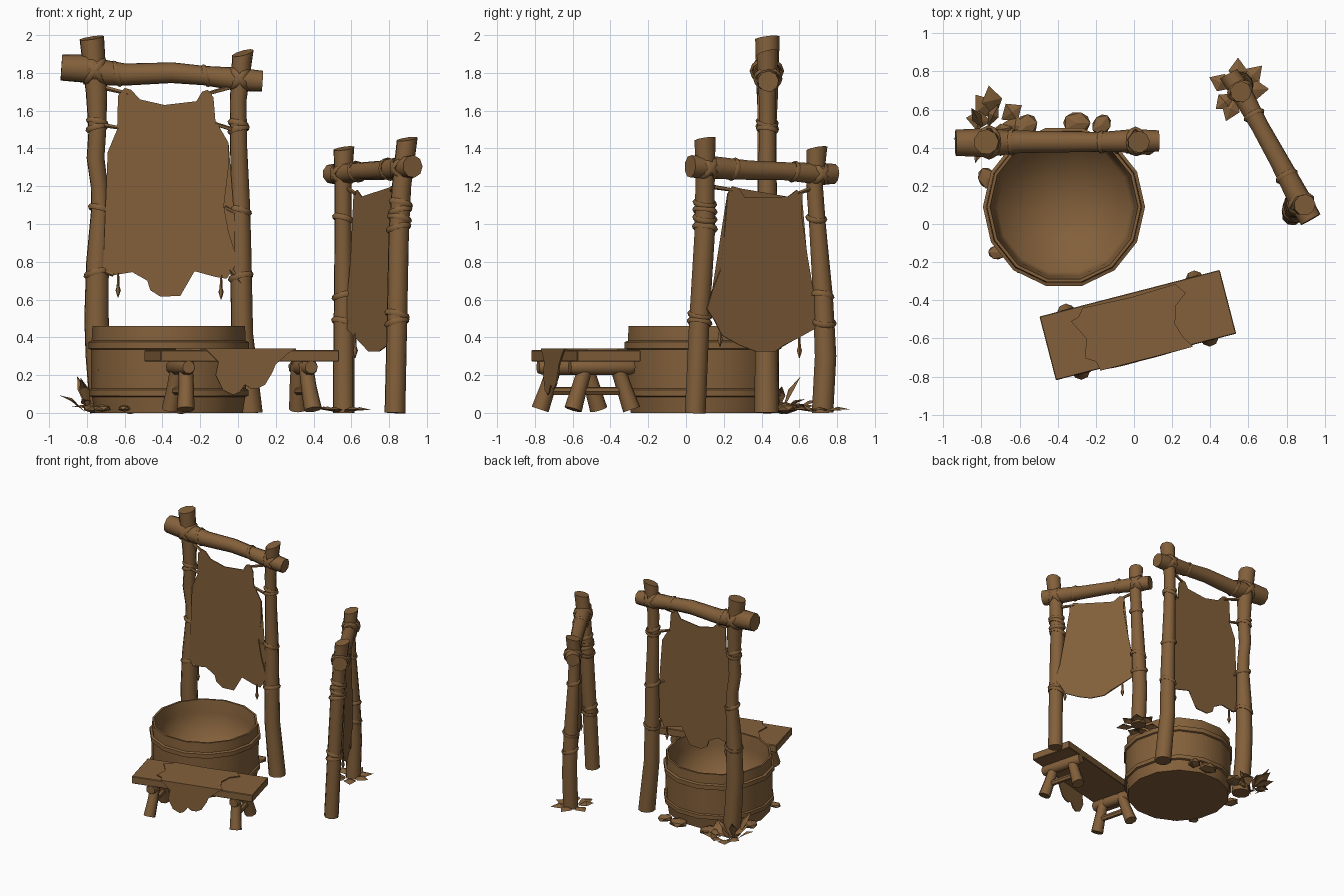
import bpy, bmesh, math, random
from mathutils import Vector, Matrix

if "Cube" in bpy.data.objects:
    bpy.data.objects.remove(bpy.data.objects["Cube"])

random.seed(4)
brown = bpy.data.materials.new("brown_wood_and_hide")
brown.diffuse_color = (0.228, 0.117, 0.043, 1)
brown.use_nodes = True
brown.node_tree.nodes["Principled BSDF"].inputs["Base Color"].default_value = brown.diffuse_color


def finish(name, bm, angle=40):
    """Turn a bmesh into a named, shaded object."""
    bmesh.ops.recalc_face_normals(bm, faces=bm.faces)
    me = bpy.data.meshes.new(name)
    bm.to_mesh(me)
    bm.free()
    me.materials.append(brown)
    ob = bpy.data.objects.new(name, me)
    bpy.context.collection.objects.link(ob)
    bpy.ops.object.select_all(action='DESELECT')
    ob.select_set(True)
    bpy.context.view_layer.objects.active = ob
    bpy.ops.object.shade_smooth_by_angle(angle=math.radians(angle))
    return ob


def limb(name, pts, sides=9, tilt=0.0):
    """Tapered log along (x, y, z, radius) points; tilt slants the last cap."""
    bm = bmesh.new()
    ps = [Vector(p[:3]) for p in pts]
    axis = (ps[-1] - ps[0]).normalized()
    a = axis.orthogonal().normalized()
    b = axis.cross(a)
    rings = []
    for i, p in enumerate(ps):
        ring = []
        for k in range(sides):
            t = 2 * math.pi * k / sides
            slant = axis * (tilt * math.cos(t)) if i == len(ps) - 1 else Vector()
            ring.append(bm.verts.new(p + pts[i][3] * (a * math.cos(t) + b * math.sin(t)) + slant))
        rings.append(ring)
    for r, s in zip(rings, rings[1:]):
        for k in range(sides):
            bm.faces.new((r[k], r[(k + 1) % sides], s[(k + 1) % sides], s[k]))
    bm.faces.new(rings[0])
    bm.faces.new(rings[-1])
    return finish(name, bm, 50)


def rope(name, pos, radius, axis=(0, 0, 1), thick=0.012):
    """Rope loop wrapped around a log."""
    bm = bmesh.new()
    rot = Vector(axis).to_track_quat('Z', 'Y').to_matrix()
    n, m = 12, 5
    grid = []
    for i in range(n):
        t = 2 * math.pi * i / n
        d = Vector((math.cos(t), math.sin(t), 0))
        grid.append([bm.verts.new(Vector(pos) + rot @ (
            d * (radius + thick * math.cos(q)) + Vector((0, 0, thick * 1.3 * math.sin(q)))))
            for q in [2 * math.pi * j / m for j in range(m)]])
    for i in range(n):
        for j in range(m):
            bm.faces.new((grid[i][j], grid[(i + 1) % n][j],
                          grid[(i + 1) % n][(j + 1) % m], grid[i][(j + 1) % m]))
    return finish(name, bm, 75)


def sheet(name, outline, place, normal, thick=0.008):
    """Flat hide cut from a 2D outline, placed in space and thickened."""
    bm = bmesh.new()
    off = Vector(normal).normalized() * thick / 2
    front = [bm.verts.new(Vector(place(u, v)) + off) for u, v in outline]
    back = [bm.verts.new(Vector(place(u, v)) - off) for u, v in outline]
    bm.faces.new(front)
    bm.faces.new(back[::-1])
    for i in range(len(front)):
        j = (i + 1) % len(front)
        bm.faces.new((front[i], back[i], back[j], front[j]))
    bmesh.ops.triangulate(bm, faces=[f for f in bm.faces if len(f.verts) > 4])
    return finish(name, bm, 30)


def leaves(name, cx, cy, count, reach, height, width, z=.005):
    """Rosette of folded pointed leaves."""
    bm = bmesh.new()
    for i in range(count):
        t = 2 * math.pi * i / count + random.uniform(-.25, .25)
        r = reach * random.uniform(.75, 1)
        h = height * random.uniform(.2, 1)
        d, s = Vector((math.cos(t), math.sin(t), 0)), Vector((-math.sin(t), math.cos(t), 0))
        c, up = Vector((cx, cy, z)), Vector((0, 0, 1))
        base, tip = bm.verts.new(c + d * .03), bm.verts.new(c + d * r + up * h)
        mid = bm.verts.new(c + d * r * .6 + up * (h * .6 + .02))
        l, q = [bm.verts.new(c + d * r * .6 + s * w + up * (h * .6 + .005)) for w in (-width, width)]
        for tri in ((base, l, mid), (base, mid, q), (l, tip, mid), (mid, tip, q)):
            bm.faces.new(tri)
    return finish(name, bm, 10)


def lathe(name, profile, angle, sides=14):
    """Revolve a (radius, z) profile about the tub's axis."""
    bm = bmesh.new()
    rings = []
    for r, z in profile:
        ts = [2 * math.pi * k / sides for k in range(sides if r else 1)]
        rings.append([bm.verts.new((-.367 + r * math.cos(t), .09 + r * math.sin(t), z)) for t in ts])
    for a, b in zip(rings, rings[1:]):
        for k in range(sides):
            j = (k + 1) % sides
            vs = [a[k % len(a)], a[j % len(a)], b[j % len(b)], b[k % len(b)]]
            bm.faces.new(list(dict.fromkeys(vs)))
    ob = finish(name, bm, angle)
    return ob


# Round tub with two hoops, hollow inside
lathe("tub_outside", [(0, 0), (.392, 0), (.406, .085), (.422, .09), (.422, .122), (.410, .128), (.412, .335),
                      (.425, .34), (.425, .375), (.408, .382), (.404, .46), (.388, .46)], 35)
inside = lathe("tub_inside", [(.388, .46), (.372, .36), (.35, .14), (0, .11)], 85)
inside.data.flip_normals()

# Tall frame
limb("tall_left_post", [(-.715, .425, 0, .07), (-.742, .425, .3, .067), (-.75, .425, .5, .066), (-.745, .43, .8, .061),
     (-.73, .435, 1.08, .049), (-.735, .435, 1.2, .046), (-.755, .43, 1.35, .048), (-.745, .43, 1.5, .048),
     (-.75, .43, 1.7, .058), (-.775, .43, 1.985, .066)], tilt=.012)
limb("tall_right_post", [(.065, .425, 0, .066), (.02, .425, .42, .06), (.015, .425, .85, .056),
     (.012, .43, 1.1, .052), (.003, .43, 1.4, .046), (0, .43, 1.65, .045), (.025, .43, 1.905, .058)], tilt=.02)
limb("tall_beam", [(-.935, .425, 1.827, .07), (-.77, .425, 1.82, .078), (-.7, .427, 1.80, .068), (-.6, .43, 1.79, .06),
     (-.35, .43, 1.80, .056), (-.18, .43, 1.785, .052), (0, .435, 1.765, .063), (.13, .435, 1.755, .056)])

# Short frame, set at an angle
limb("short_front_post", [(.83, .048, 0, .056), (.84, .068, .45, .055), (.85, .098, .95, .055),
     (.865, .1, 1.2, .052), (.895, .1, 1.45, .056)], tilt=.015)
limb("short_back_post", [(.56, .722, 0, .058), (.56, .738, .3, .058), (.56, .725, .6, .054),
     (.555, .695, 1, .045), (.555, .68, 1.2, .045), (.56, .693, 1.4, .056)], tilt=.012)
limb("short_beam", [(.925, .022, 1.305, .06), (.87, .12, 1.30, .062), (.76, .33, 1.285, .052),
     (.66, .51, 1.28, .048), (.55, .71, 1.265, .058), (.495, .785, 1.265, .054)])

# Hanging hides
big = [(-.635, 1.68), (-.60, 1.72), (-.565, 1.71), (-.52, 1.66), (-.39, 1.63), (-.22, 1.65), (-.19, 1.70),
       (-.16, 1.71), (-.13, 1.67), (-.12, 1.55), (-.05, 1.43), (-.05, 1.3), (-.08, 1.12), (-.05, .96),
       (0, .80), (-.05, .78), (-.06, .71), (-.12, .72), (-.23, .75), (-.285, .69), (-.305, .62), (-.41, .615),
       (-.465, .65), (-.48, .70), (-.56, .745), (-.68, .725), (-.715, .76), (-.705, .97), (-.69, 1.2),
       (-.69, 1.38), (-.64, 1.5)]
sheet("tall_hide", big, lambda u, z: (u, .382, z), (0, 1, 0))
small = [(.22, 1.16), (.245, 1.2), (.28, 1.19), (.31, 1.14), (.41, 1.12), (.54, 1.145), (.585, 1.18),
         (.615, 1.16), (.61, 1.05), (.645, .81), (.69, .55), (.69, .45), (.60, .40), (.52, .36), (.47, .325),
         (.37, .325), (.28, .36), (.19, .41), (.15, .49), (.11, .55), (.14, .65), (.20, .8), (.205, .97)]
sheet("short_hide", small, lambda u, z: (.947 - .54 * u, u, z), (1, .54, 0))

# Rope loops on the posts: x, y, z, radius
for i, (x, y, z, r) in enumerate([
        (-.745, .43, 1.54, .05), (-.745, .43, 1.51, .052), (-.732, .433, 1.08, .052), (-.745, .43, .74, .063),
        (.002, .43, 1.53, .047), (.003, .43, 1.50, .049), (.01, .427, 1.07, .054), (.015, .425, .72, .058),
        (.862, .1, 1.11, .054), (.858, .1, 1.07, .056), (.855, .1, 1.03, .056), (.85, .1, .98, .058),
        (.842, .075, .52, .057), (.841, .072, .48, .057), (.555, .69, 1.03, .047), (.56, .72, .62, .055),
        (.56, .73, .48, .057)]):
    rope("post_rope_%d" % i, (x, y, z), r, (.25 * (-1) ** i, .15, 1))

# Lashings crossing each joint, and loops on the beams
for i, (x, y, z, bx, by, r) in enumerate([(-.76, .428, 1.81, 1, 0, .078), (.008, .433, 1.77, 1, 0, .065),
                                          (.875, .108, 1.295, .47, -.88, .064), (.555, .70, 1.265, .47, -.88, .06)]):
    for s in (-1, 1):
        rope("joint_lashing_%d" % i, (x, y, z), r, (bx, by, s * .8), .013)
for i, (x, y, z, bx, by, r) in enumerate([(-.64, .43, 1.795, 1, 0, .062), (-.17, .43, 1.785, 1, 0, .052),
                                          (.80, .25, 1.29, .47, -.88, .054), (.63, .57, 1.277, .47, -.88, .05)]):
    rope("beam_rope_%d" % i, (x, y, z), r, (bx, by, .25), .01)

# Thongs tying the hides to the frames
for i, (a, b) in enumerate([
        ((-.75, .40, 1.53), (-.63, .385, 1.51)), ((-.72, .41, 1.09), (-.68, .385, 1.05)),
        ((-.73, .40, .76), (-.66, .38, .73)), ((0, .40, 1.49), (-.12, .385, 1.53)),
        ((.01, .40, 1.05), (-.07, .385, 1.09)), ((.02, .38, .69), (-.04, .38, .76)),
        ((-.70, .42, 1.72), (-.58, .385, 1.69)), ((-.02, .42, 1.73), (-.16, .385, 1.69)),
        ((.86, .12, 1.2), (.81, .25, 1.18)), ((.56, .69, 1.2), (.625, .59, 1.16)),
        ((.85, .1, .52), (.86, .15, .52)), ((.56, .72, .5), (.58, .67, .48))]):
    limb("hide_thong_%d" % i, [(*a, .013), (*b, .01)], 5)

# Tassels at the lower corners of the hides
for i, (x, y, z) in enumerate([(-.635, .38, .74), (-.09, .38, .73), (.845, .18, .48), (.62, .60, .42)]):
    limb("tassel_%d" % i, [(x, y, z, .006), (x, y, z - .07, .008), (x, y, z - .09, .015), (x, y, z - .13, .002)], 5)

# Bench, built in its own frame
bench = Matrix.Translation((.02, -.53, 0)) @ Matrix.Rotation(math.radians(14.5), 4, 'Z')


def on_bench(u, v, z):
    return tuple(bench @ Vector((u, v, z)))


bm = bmesh.new()
bmesh.ops.create_cube(bm, size=1, matrix=bench @ Matrix.Translation((0, 0, .302)) @ Matrix.Diagonal((.976, .345, .06, 1)))
bmesh.ops.bevel(bm, geom=bm.edges[:], offset=.004, segments=1, affect='EDGES')
finish("bench_plank", bm, 30)
for u in (-.335, .335):
    limb("bench_bearer", [(*on_bench(u, -.175, .242), .034), (*on_bench(u, -.15, .242), .042),
                          (*on_bench(u, .15, .242), .042), (*on_bench(u, .175, .242), .034)], 9)
    limb("bench_stretcher", [(*on_bench(u, -.14, .115), .023), (*on_bench(u, .14, .115), .023)], 7)
    for s in (-1, 1):
        limb("bench_leg", [(*on_bench(u * 1.04, s * .16, .018), .047), (*on_bench(u, s * .12, .14), .041),
                           (*on_bench(u * .98, s * .08, .265), .038)], 8)

# Cloth lying on the bench and hanging over the front edge
top = [(-.334, .107), (-.29, .12), (-.258, .16), (0, .15), (.243, .159), (.285, .10), (.22, .05), (.19, -.044),
       (.215, -.12), (.251, -.178), (-.25, -.178), (-.26, -.13), (-.31, -.10), (-.28, 0)]
sheet("cloth_top", top, lambda u, v: on_bench(u, v, .338), (0, 0, 1))
drop = [(-.25, .342), (.25, .342), (.20, .31), (.137, .255), (.12, .215), (.08, .15), (.04, .13), (0, .13),
        (-.03, .15), (-.06, .11), (-.095, .095), (-.15, .12), (-.19, .20), (-.175, .27), (-.22, .315)]
sheet("cloth_drop", drop, lambda u, z: on_bench(u, -.178 - .02 * (.34 - z), z), bench.to_3x3() @ Vector((0, 1, 0)))

# Leaf tufts at the post feet
leaves("tall_post_leaves", -.72, .53, 8, .21, .08, .055)
leaves("tall_post_grass", -.78, .48, 6, .19, .2, .03)
leaves("short_post_leaves", .545, .70, 7, .19, .03, .05)

# Low stones around the tub
for i, (x, y, s) in enumerate([(-.30, .53, .08), (-.17, .52, .065), (-.77, .24, .065), (-.72, -.15, .05),
                               (-.57, .51, .08), (-.60, -.22, .045)]):
    bm = bmesh.new()
    bmesh.ops.create_icosphere(bm, subdivisions=1, radius=s, matrix=Matrix.Translation((x, y, .025)) @
                               Matrix.Rotation(i, 4, 'Z') @ Matrix.Diagonal((1, .8, .4, 1)))
    finish("tub_stone_%d" % i, bm, 20)
